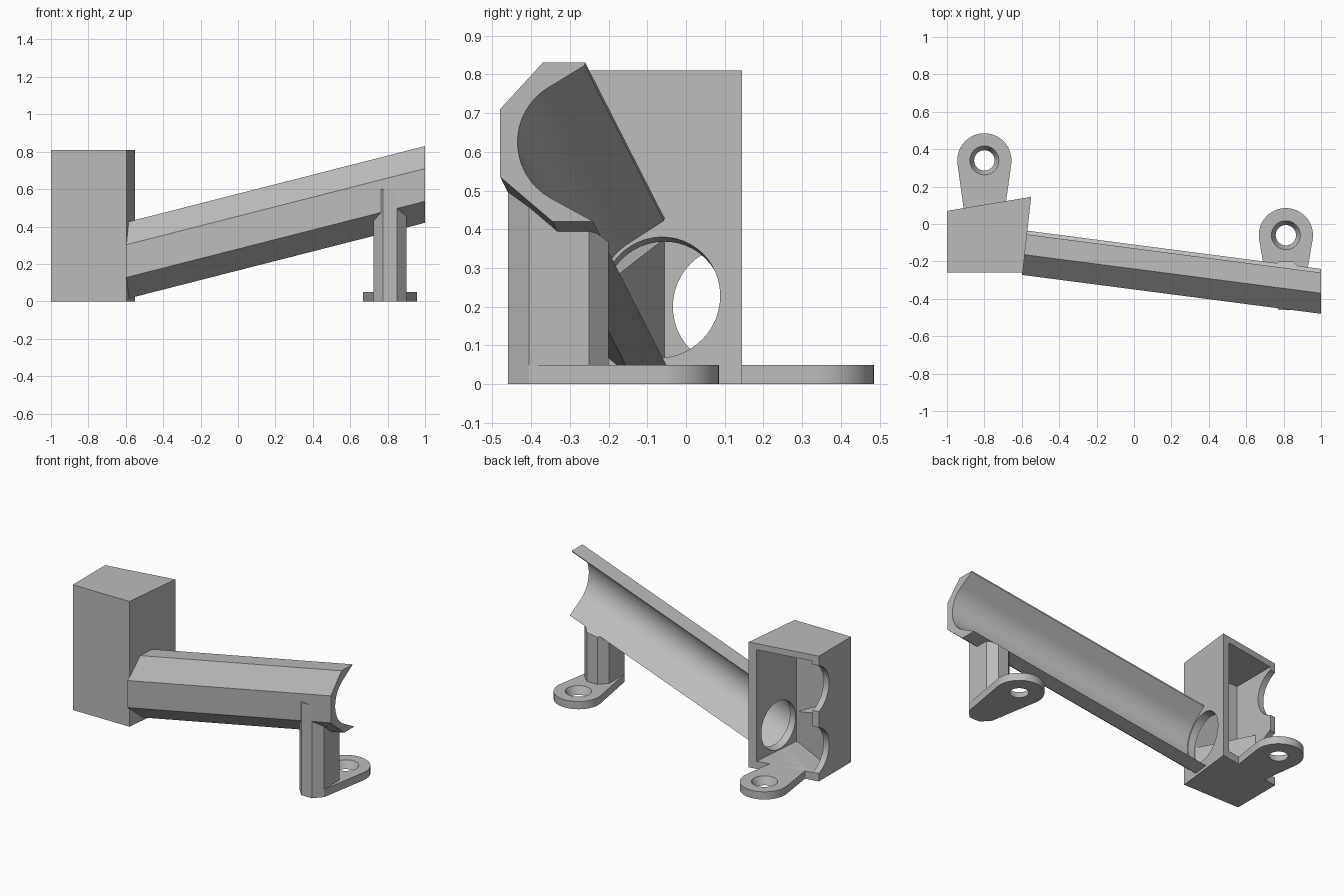
import bpy, bmesh
from math import cos, sin, radians

cube = bpy.data.objects.get("Cube")
if cube:
    bpy.data.objects.remove(cube)

grey = bpy.data.materials.new("plain_grey")
grey.use_nodes = True
COLOUR = (0.5, 0.5, 0.5, 1)
grey.diffuse_color = COLOUR
grey.node_tree.nodes["Principled BSDF"].inputs["Base Color"].default_value = COLOUR

SLOPE_Y, SLOPE_Z = -0.13, 0.255   # channel drift per unit of x


def make(name, bm):
    bmesh.ops.recalc_face_normals(bm, faces=bm.faces[:])
    mesh = bpy.data.meshes.new(name)
    bm.to_mesh(mesh)
    bm.free()
    mesh.materials.append(grey)
    obj = bpy.data.objects.new(name, mesh)
    bpy.context.collection.objects.link(obj)
    return obj


def loft(name, bottom, top):
    """Solid between two matching outlines."""
    bm = bmesh.new()
    a = [bm.verts.new(p) for p in bottom]
    b = [bm.verts.new(p) for p in top]
    bm.faces.new(a)
    bm.faces.new(b)
    for i in range(len(a)):
        j = (i + 1) % len(a)
        bm.faces.new((a[i], a[j], b[j], b[i]))
    return make(name, bm)


def prism(name, plan, z0, z1):
    return loft(name, [(x, y, z0) for x, y in plan], [(x, y, z1) for x, y in plan])


def sweep(name, profile, x0, x1, slanted=True):
    """Run a y-z profile along x, following the channel slope if slanted."""
    def section(x):
        d = (x - 1) if slanted else 0
        return [(x, y + SLOPE_Y * d, z + SLOPE_Z * d) for y, z in profile]
    return loft(name, section(x0), section(x1))


def arc(cx, cy, r, start, end, steps):
    angles = [radians(start + (end - start) * i / steps) for i in range(steps + 1)]
    return [(cx + r * cos(t), cy + r * sin(t)) for t in angles]


def cut(obj, *cutters):
    bpy.context.view_layer.objects.active = obj
    for cutter in cutters:
        cutter.hide_render = True
        mod = obj.modifiers.new("cut", "BOOLEAN")
        mod.operation = "DIFFERENCE"
        mod.solver = "EXACT"
        mod.object = cutter
        bpy.ops.object.modifier_apply(modifier=mod.name)
    for cutter in cutters:
        bpy.data.objects.remove(cutter)


def smooth(obj):
    for p in obj.data.polygons:
        p.use_smooth = True
    obj.data.set_sharp_from_angle(angle=radians(30))


# Half-pipe channel: faceted outside, round inside with flared lips
CY, CZ, R = -0.27, 0.625, 0.165
outside = [(-0.26, 0.83), (-0.37, 0.83), (-0.48, 0.71),
           (-0.48, 0.535), (-0.345, 0.42), (-0.24, 0.42)]
bore = arc(CY, CZ, R, 240, 120, 24)
channel = sweep("channel", outside + [(-0.245, 0.423)] + bore + [(-0.262, 0.823)], -0.6, 1)
smooth(channel)

# Hollow housing, open at the back
plan = [(-1, -0.26), (-0.595, -0.26), (-0.55, 0.145), (-1, 0.07)]
housing = prism("housing", plan, 0, 0.81)
cavity = prism("cavity_cutter",
               [(-0.96, -0.22), (-0.635, -0.22), (-0.585, 0.3), (-0.96, 0.3)], 0.05, 0.77)
outlet = sweep("outlet_cutter", arc(CY, CZ, 0.156, 0, 352.5, 47), -0.66, -0.5)
notches = [sweep("notch_cutter", arc(0.123, z, 0.157, 0, 352.5, 47), -1.05, -0.94, False)
           for z in (0.2, 0.6)]
cut(housing, cavity, outlet, *notches)
smooth(housing)

# Deflector ramp in the front corner of the housing
bm = bmesh.new()
for p in [(-0.97, -0.23, 0.03), (-0.97, -0.05, 0.03), (-0.63, -0.23, 0.03),
          (-0.97, -0.23, 0.42), (-0.97, -0.05, 0.38), (-0.63, -0.23, 0.24)]:
    bm.verts.new(p)
bmesh.ops.convex_hull(bm, input=bm.verts[:])
make("deflector_ramp", bm)

# Support pillar, trimmed by the channel bore
pillar_plan = [(0.775, -0.46), (0.85, -0.46), (0.9, -0.405), (0.9, -0.25),
               (0.85, -0.2), (0.775, -0.2), (0.725, -0.25), (0.725, -0.405)]
pillar = prism("support_pillar", pillar_plan, 0, 0.6)
flare = 0.45
lip = 0.577 * flare
trim = sweep("trim_cutter",
             [(bore[0][0] + flare, bore[0][1] - lip)] + bore
             + [(bore[-1][0] + flare, bore[-1][1] + lip)], 0.6, 1.1)
cut(pillar, trim)


# Screw feet: rounded tapering plates with countersunk holes
def foot(name, cx, cy, neck):
    plate = prism(name, arc(cx, cy, 0.145, -8, 188, 32) + neck, 0, 0.05)
    sink = loft("hole_cutter",
                [(x, y, -0.01) for x, y in arc(cx, cy, 0.05, 0, 348.75, 31)],
                [(x, y, 0.06) for x, y in arc(cx, cy, 0.082, 0, 348.75, 31)])
    cut(plate, sink)
    smooth(plate)


foot("housing_foot", -0.8, 0.34, [(-0.905, 0.04), (-0.695, 0.04)])
foot("pillar_foot", 0.812, -0.06, [(0.725, -0.405), (0.9, -0.405)])
